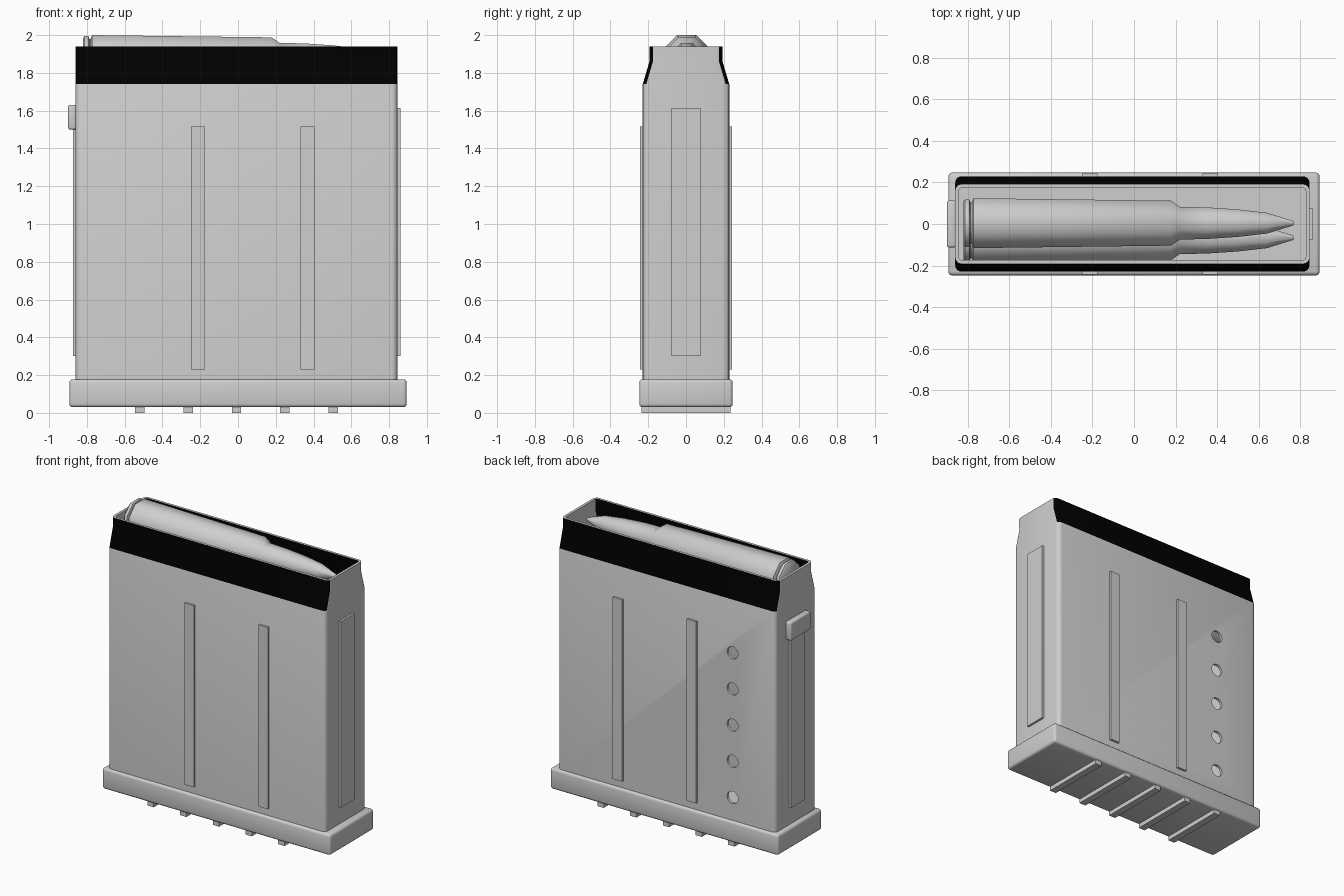
import bpy
import bmesh
from math import radians, sin, cos, pi
from mathutils import Matrix

cube = bpy.data.objects.get("Cube")
if cube:
    bpy.data.objects.remove(cube, do_unlink=True)


def material(name, value):
    m = bpy.data.materials.new(name)
    m.use_nodes = True
    colour = (value, value, value, 1)
    m.diffuse_color = colour
    m.node_tree.nodes["Principled BSDF"].inputs["Base Color"].default_value = colour
    return m


grey = material("light grey", 0.62)
black = material("black", 0.0)


def finish(name, bm, mats=(grey,), angle=30):
    bmesh.ops.recalc_face_normals(bm, faces=bm.faces)
    mesh = bpy.data.meshes.new(name)
    bm.to_mesh(mesh)
    bm.free()
    for m in mats:
        mesh.materials.append(m)
    ob = bpy.data.objects.new(name, mesh)
    bpy.context.collection.objects.link(ob)
    bpy.ops.object.select_all(action="DESELECT")
    ob.select_set(True)
    bpy.context.view_layer.objects.active = ob
    if angle:
        bpy.ops.object.shade_smooth_by_angle(angle=radians(angle))
    return ob


def box(name, x0, x1, y0, y1, z0, z1, bevel=0.0):
    bm = bmesh.new()
    bmesh.ops.create_cube(bm, size=1)
    bmesh.ops.scale(bm, vec=(x1 - x0, y1 - y0, z1 - z0), verts=bm.verts)
    bmesh.ops.translate(bm, vec=((x0 + x1) / 2, (y0 + y1) / 2, (z0 + z1) / 2), verts=bm.verts)
    if bevel:
        bmesh.ops.bevel(bm, geom=bm.edges[:], offset=bevel, segments=3,
                        profile=0.5, affect="EDGES")
    return finish(name, bm, angle=40 if bevel else 0)


def loft(bm, rings):
    """Bridge successive rings and cap both ends."""
    loops = [[bm.verts.new(p) for p in ring] for ring in rings]
    n = len(loops[0])
    for a, b in zip(loops, loops[1:]):
        for i in range(n):
            j = (i + 1) % n
            bm.faces.new((a[i], a[j], b[j], b[i]))
    bm.faces.new(loops[0])
    bm.faces.new(loops[-1])


def rounded_ring(hx, hy, r, z, cx=-0.008, steps=4):
    ring = []
    for q, (sx, sy) in enumerate(((1, 1), (-1, 1), (-1, -1), (1, -1))):
        for k in range(steps + 1):
            a = (q + k / steps) * pi / 2
            ring.append((cx + sx * (hx - r) + r * cos(a), sy * (hy - r) + r * sin(a), z))
    return ring


# Hollow body shell: up the outside, over the rim, down the inside
BASE, SHOULDER, LIP, RIM = 0.17, 1.74, 1.865, 1.94
HX, HY, LIP_Y, WALL = 0.852, 0.229, 0.192, 0.018
outside = [(BASE, HY), (SHOULDER, HY), (LIP, LIP_Y), (RIM, LIP_Y)]
rings = [rounded_ring(HX, y, 0.03, z) for z, y in outside]
rings += [rounded_ring(HX - WALL, y - WALL, 0.015, z) for z, y in reversed(outside[1:])]
rings.append(rounded_ring(HX - WALL, HY - WALL, 0.015, BASE + 0.02))
bm = bmesh.new()
loft(bm, rings)
bmesh.ops.recalc_face_normals(bm, faces=bm.faces)
# Black band on the long sides above the shoulder, inside and out
for f in bm.faces:
    if f.calc_center_median().z > SHOULDER and abs(f.normal.y) > 0.5:
        f.material_index = 1
body = finish("body_shell", bm, (grey, black), angle=0)

# Round sight holes through the back wall
bm = bmesh.new()
for i in range(5):
    place = Matrix.Translation((-0.525, HY, 0.34 + 0.256 * i)) @ Matrix.Rotation(pi / 2, 4, "X")
    bmesh.ops.create_cone(bm, cap_ends=True, segments=24, radius1=0.043, radius2=0.043,
                          depth=0.1, matrix=place)
cutter = finish("hole_cutter", bm, angle=0)
cutter.hide_render = True
bpy.context.view_layer.objects.active = body
mod = body.modifiers.new("holes", "BOOLEAN")
mod.operation = "DIFFERENCE"
mod.solver = "EXACT"
mod.object = cutter
bpy.ops.object.modifier_apply(modifier=mod.name)
bpy.data.objects.remove(cutter, do_unlink=True)
bpy.ops.object.select_all(action="DESELECT")
body.select_set(True)
bpy.ops.object.shade_smooth_by_angle(angle=radians(30))

# Floor plate with cross ribs underneath
box("floor_plate", -0.893, 0.893, -0.247, 0.247, 0.03, 0.178, 0.018)
for i in range(5):
    x = -0.52 + 0.256 * i
    box(f"floor_rib_{i + 1}", x - 0.025, x + 0.025, -0.235, 0.235, 0, 0.04)

# Upright ribs on the long sides
for side, s in (("front", -1), ("back", 1)):
    for label, x in (("right", -0.212), ("left", 0.367)):
        y0, y1 = sorted((s * (HY - 0.005), s * 0.244))
        box(f"{side}_{label}_rib", x - 0.037, x + 0.037, y0, y1, 0.23, 1.515)

# End panels and the catch
box("left_end_panel", 0.84, 0.859, -0.077, 0.077, 0.3, 1.615)
box("right_end_panel", -0.874, -0.855, -0.077, 0.077, 0.3, 1.615)
box("catch", -0.9, -0.855, -0.113, 0.113, 1.5, 1.63, 0.012)


# Cartridges: eight-sided turned profiles of (x, distance to flat)
PROFILE = [(-0.82, 0.105), (-0.812, 0.115), (-0.792, 0.115), (-0.787, 0.1), (-0.78, 0.1),
           (-0.772, 0.12), (0.178, 0.108), (0.22, 0.079), (0.35, 0.076), (0.5, 0.066),
           (0.64, 0.05), (0.768, 0.01)]


def cartridge(name, y, z):
    bm = bmesh.new()
    corner = [pi / 8 + k * pi / 4 for k in range(8)]
    loft(bm, [[(x, y + r / cos(pi / 8) * cos(a), z + r / cos(pi / 8) * sin(a))
               for a in corner] for x, r in PROFILE])
    finish(name, bm, angle=46)


cartridge("upper_cartridge", 0.004, 1.88)
cartridge("lower_cartridge", -0.066, 1.65)
